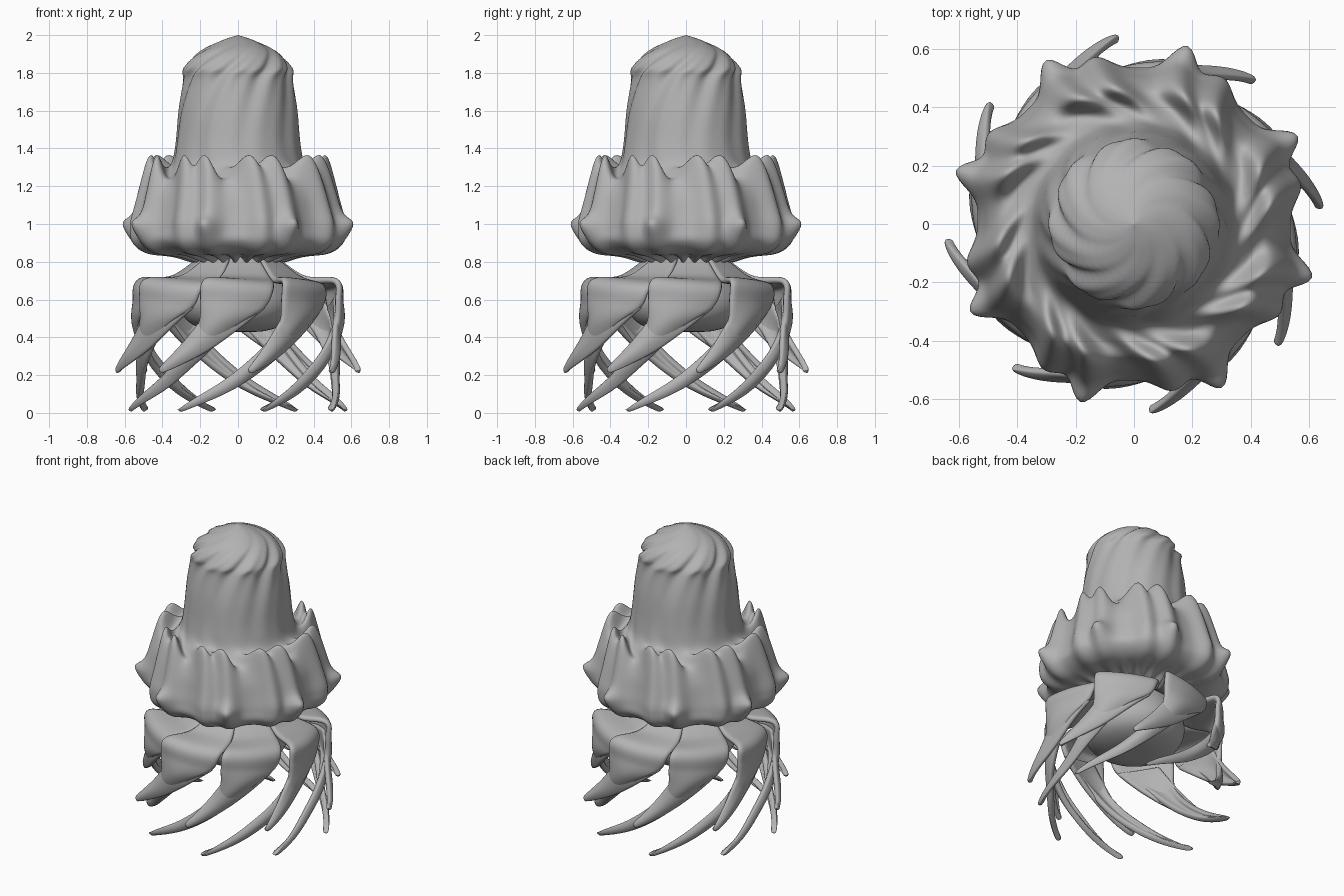
import bpy
from math import sin, cos, radians, exp, pi

if "Cube" in bpy.data.objects:
    bpy.data.objects.remove(bpy.data.objects["Cube"])

N = 8                      # everything repeats eight times round z
grey = bpy.data.materials.new("mid_grey")
grey.diffuse_color = (.45, .45, .45, 1)
grey.use_nodes = True
grey.node_tree.nodes["Principled BSDF"].inputs["Base Color"].default_value = grey.diffuse_color


def spline(pts, t):
    """Catmull-Rom through pts, t in 0..1"""
    n = len(pts) - 1
    i = min(int(t * n), n - 1)
    f = t * n - i
    p = [pts[max(0, min(n, i + k))] for k in (-1, 0, 1, 2)]
    return [0.5 * (2 * b + (c - a) * f + (2 * a - 5 * b + 4 * c - d) * f * f
                   + (3 * b - a - 3 * c + d) * f ** 3) for a, b, c, d in zip(*p)]


def gauss(x, centre, width):
    return exp(-((x - centre) / width) ** 2)


def bump(deg, centre, width):
    """Bump repeated every 45 degrees"""
    return gauss((deg - centre + 22.5) % 45 - 22.5, 0, width)


def add_grid(name, rows, closed, thick=0):
    """Smooth surface through rows of points"""
    w = len(rows[0])
    faces = []
    for j in range(len(rows) - 1):
        for i in range(w if closed else w - 1):
            k = (i + 1) % w
            faces.append((j * w + i, (j + 1) * w + i, (j + 1) * w + k, j * w + k))
    me = bpy.data.meshes.new(name)
    me.from_pydata([v for row in rows for v in row], [], faces)
    me.materials.append(grey)
    for p in me.polygons:
        p.use_smooth = True
    ob = bpy.data.objects.new(name, me)
    bpy.context.collection.objects.link(ob)
    if thick:
        m = ob.modifiers.new("thickness", 'SOLIDIFY')
        m.thickness, m.offset = thick, 0
        s = ob.modifiers.new("round", 'SUBSURF')
        s.levels = s.render_levels = 1


def polar(a, r, z):
    return (r * cos(radians(a)), r * sin(radians(a)), z)


def lathe(name, profile, steps, around, shape):
    rows = []
    for j in range(steps + 1):
        r, z = spline(profile, j / steps)
        k = j / steps * (len(profile) - 1)
        rows.append([polar(a, *shape(max(r, 0), z, k, a))
                     for a in (360 * i / around for i in range(around))])
    add_grid(name, rows, True)


# Dome and knobbly collar: plain profile, then swirls, lobes, horns and frill
PROFILE = [(0, 2), (.09, 1.97), (.205, 1.91), (.275, 1.83), (.285, 1.76), (.313, 1.6),
           (.332, 1.42), (.355, 1.31), (.41, 1.25), (.46, 1.225), (.495, 1.15),
           (.515, 1.06), (.53, .98), (.53, .91), (.46, .855), (.33, .83),
           (.22, .81), (.16, .83), (0, .83)]


def body_shape(r, z, k, a):
    b = a - 75 * gauss(k, 0, 1.9) + 30 * gauss(k, 6, 2.3)     # twist
    lobe = bump(b, 13.5, 7) + bump(b, 29, 7)                  # paired lobes
    horn = .05 * gauss(k, 12, .65) * bump(a, 28, 5)
    swirl = .012 * gauss(k, 3, 1.3) + .004 * gauss(k, 5.5, 2)
    ridge = sin(radians(8 * b)) + .5 * sin(radians(16 * b + 60))
    frill = .016 * gauss(k, 15.8, .9) * sin(radians(24 * a))
    r += .06 * gauss(k, 11.6, 2.1) * lobe + horn + swirl * ridge * min(1, r / .1)
    z += .135 * gauss(k, 9, 1.15) * lobe + .45 * horn + frill
    z -= .02 * gauss(k, 13.5, 1) * lobe
    return r, z


lathe("dome_and_collar", PROFILE, 108, 256, body_shape)

# Inner bell hanging below the collar
BELL = [(.16, .86), (.25, .76), (.31, .6), (.27, .49), (.15, .435), (0, .43)]
lathe("inner_bell", BELL, 30, 64, lambda r, z, k, a: (r, z))


def ribbon(name, lead, trail, steps, bulge, thick, turn, across=8):
    """Tapered blade between two edges given as (degrees, r, z), straight across"""
    rows = []
    for j in range(steps + 1):
        t = j / steps
        p, q = polar(*spline(lead, t)), polar(*spline(trail, t))
        row = []
        for i in range(across + 1):
            u = i / across
            x, y, z = [c + (d - c) * u for c, d in zip(p, q)]
            s = 1 + bulge * sin(pi * u) * sin(pi * t)
            c, d = cos(radians(turn)), sin(radians(turn))
            row.append((s * (x * c - y * d), s * (x * d + y * c), z))
        rows.append(row)
    add_grid(name, rows, False, thick)


# Swept arm: shelf from the neck, broad blade, long straight tail to the ground
LEAD = [(258, .18, .83), (254, .36, .71), (250, .55, .70), (249, .565, .6),
        (248, .55, .47), (238, .52, .33), (219, .51, .18), (191.5, .585, .015)]
TRAIL = [(303, .18, .83), (300, .34, .71), (293, .49, .66), (287, .50, .56),
         (268, .51, .46), (246, .505, .28), (222, .505, .13), (192.5, .575, .012)]
# Side tine of each arm, a broad wedge kicked outward
TINE_LEAD = [(258, .535, .62), (243, .565, .41), (229.5, .64, .225)]
TINE_TRAIL = [(288, .50, .56), (256, .525, .35), (230.5, .64, .21)]

for n in range(N):
    ribbon(f"swept_arm_{n + 1}", LEAD, TRAIL, 40, .07, .036, n * 45)
    ribbon(f"arm_tine_{n + 1}", TINE_LEAD, TINE_TRAIL, 16, .05, .03, n * 45)
